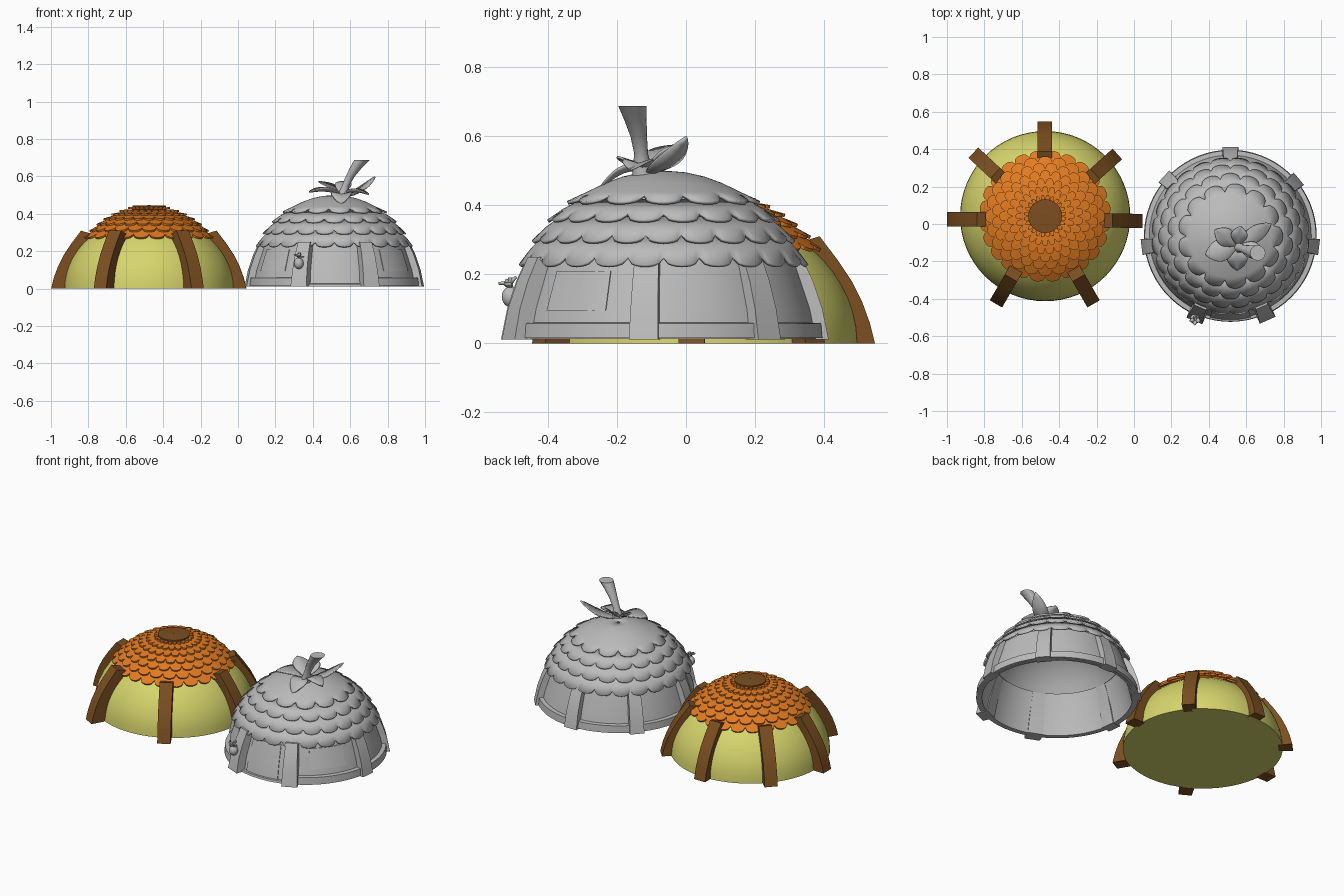
import bpy, bmesh, math
from math import sin, cos, pi, radians, sqrt
from mathutils import Vector

if "Cube" in bpy.data.objects:
    bpy.data.objects.remove(bpy.data.objects["Cube"])

def material(name, rgb):
    m = bpy.data.materials.new(name)
    m.diffuse_color = (*rgb, 1)
    m.use_nodes = True
    m.node_tree.nodes["Principled BSDF"].inputs["Base Color"].default_value = m.diffuse_color
    return m

YELLOW = material("straw_yellow", (0.68, 0.67, 0.15))
ORANGE = material("tile_orange", (0.76, 0.20, 0.016))
BROWN = material("wood_brown", (0.20, 0.078, 0.015))
GREY = material("plain_grey", (0.50, 0.50, 0.50))
C1 = Vector((-0.475, 0.042, 0))    # left hut centre
C1R = Vector((-0.477, 0.025, 0))   # left rib centre
C2 = Vector((0.515, -0.065, 0))    # right hut centre


def build(name, verts, faces, mat, smooth=None, thick=0, fix=True):
    me = bpy.data.meshes.new(name)
    me.from_pydata([tuple(v) for v in verts], [], faces)
    ob = bpy.data.objects.new(name, me)
    bpy.context.collection.objects.link(ob)
    me.materials.append(mat)
    if fix:
        bm = bmesh.new()
        bm.from_mesh(me)
        bmesh.ops.recalc_face_normals(bm, faces=bm.faces)
        bm.to_mesh(me)
        bm.free()
    if smooth:
        bpy.ops.object.select_all(action='DESELECT')
        ob.select_set(True)
        bpy.context.view_layer.objects.active = ob
        bpy.ops.object.shade_smooth_by_angle(angle=radians(smooth))
    if thick:
        s = ob.modifiers.new("thickness", 'SOLIDIFY')
        s.thickness, s.offset = thick, 1
    return ob


def polar(c, r, a, z):
    return c + Vector((r * cos(a), r * sin(a), z))


def on_dome(a, h, deg, lift):
    """(r, z) on an elliptical dome, lifted along its normal."""
    t = radians(deg)
    n = Vector((cos(t) / a, sin(t) / h)).normalized()
    return max(a * cos(t) + n.x * lift, 0.001), h * sin(t) + n.y * lift


def scallops(name, c, rows, n, depth, mat, thick, phase=0, smooth=None, seg=8):
    """Ring of rounded tiles: rows run from the lower edge upward."""
    N, verts, faces = n * seg, [], []
    for j, (r, z) in enumerate(rows):
        for i in range(N):
            rr, zz = r, z
            if j == 0:
                s = 2 * (i % seg) / seg - 1
                t = depth * (1 - sqrt(1 - s * s))
                rr += (rows[1][0] - r) * t
                zz += (rows[1][1] - z) * t
            verts.append(polar(c, rr, 2 * pi * (i / N + phase / n), zz))
    for j in range(len(rows) - 1):
        for i in range(N):
            k = (i + 1) % N
            faces.append((j*N + i, j*N + k, (j+1)*N + k, (j+1)*N + i))
    return build(name, verts, faces, mat, smooth, thick, fix=False)


def sector(name, c, a0, a1, section, mat, n=24, smooth=35):
    """Closed (r, z) section swept round the centre from a0 to a1 degrees."""
    full, m = abs(a1 - a0) >= 360, len(section)
    steps = n if full else n + 1
    verts = [polar(c, r, radians(a0 + (a1 - a0) * i / n), z)
             for i in range(steps) for r, z in section]
    faces = []
    for i in range(n):
        k = (i + 1) % steps
        for j in range(m):
            l = (j + 1) % m
            faces.append((i*m + j, i*m + l, k*m + l, k*m + j))
    if not full:
        faces += [tuple(range(m)), tuple(n*m + j for j in range(m))]
    return build(name, verts, faces, mat, smooth)


def rib(name, c, deg, inner, outer, w0, w1, mat):
    """Upright beam of given width following inner and outer (r, z) curves."""
    a = radians(deg)
    d, t = Vector((cos(a), sin(a), 0)), Vector((-sin(a), cos(a), 0))
    n, verts, faces = len(inner), [], []
    for i in range(n):
        w = (w0 + (w1 - w0) * i / (n - 1)) / 2
        for (r, z), s in ((inner[i], -w), (outer[i], -w), (outer[i], w), (inner[i], w)):
            verts.append(c + d * r + t * s + Vector((0, 0, z)))
    for i in range(n - 1):
        for j in range(4):
            l = (j + 1) % 4
            faces.append((4*i + j, 4*i + l, 4*i + 4 + l, 4*i + 4 + j))
    faces += [(0, 1, 2, 3), tuple(4*n - 4 + j for j in range(4))]
    return build(name, verts, faces, mat, 30)


def tube(name, rings, mat, n=16):
    """Stack of level rings (x, y, z, radius)."""
    verts = [Vector((x + r * cos(2*pi*i/n), y + r * sin(2*pi*i/n), z))
             for x, y, z, r in rings for i in range(n)]
    faces = [(j*n + i, j*n + (i+1) % n, (j+1)*n + (i+1) % n, (j+1)*n + i)
             for j in range(len(rings) - 1) for i in range(n)]
    faces += [tuple(range(n)), tuple((len(rings)-1)*n + i for i in range(n))]
    return build(name, verts, faces, mat, 50)


def leaf(name, base, tip, width, arch, mat):
    base, tip = Vector(base), Vector(tip)
    side = (tip - base).cross(Vector((0, 0, 1))).normalized()
    n, verts, faces = 10, [], []
    for i in range(n + 1):
        t = i / n
        p = base.lerp(tip, t) + Vector((0, 0, arch * sin(pi * t)))
        w = width / 2 * (0.12 + 0.88 * sin(pi * t ** 1.1)) * (1 if i < n else 0.2)
        verts += [p - side * w, p - Vector((0, 0, w * 0.3)), p + side * w]
    for i in range(n):
        for j in range(2):
            faces.append((3*i + j, 3*i + j + 1, 3*i + j + 4, 3*i + j + 3))
    return build(name, verts, faces, mat, 60, 0.007)


# ---------- left hut: solid yellow dome ----------
dome = [(0.001, 0)] + [(0.455 * cos(pi/2 * i/14), 0.388 * sin(pi/2 * i/14)) for i in range(14)] + [(0.001, 0.388)]
sector("yellow_dome", C1, 0, 360, dome, YELLOW, 64)

# curved wooden ribs
inner = [(.44, 0), (.43, .06), (.41, .12), (.375, .18), (.33, .24), (.28, .285)]
outer = [(.522, 0), (.507, .06), (.485, .12), (.455, .18), (.415, .24), (.362, .31)]
for k, deg in enumerate((-1, 42, 90, 137, 180, 240, 300)):
    rib(f"left_rib_{k}", C1R, deg, inner, outer, 0.076, 0.076, BROWN)

# orange tile courses, each lifted over the one below
STEP = 6.3
for k in range(7):
    t0 = 37 + STEP * k
    rows = [on_dome(.415, .423, t0, .018), on_dome(.415, .423, t0 + 1.6 * STEP, 0)]
    scallops(f"left_tiles_{k}", C1, rows, 24, 0.42, ORANGE, 0.010, 0.5 * (k % 2))

# brown cap disc
sector("left_cap", C1, 0, 360, [(0.001, 0.40), (0.09, 0.40), (0.09, 0.443), (0.001, 0.446)], BROWN, 32)

# ---------- right hut: hollow wall with a smooth ceiling ----------
sector("right_wall", C2, 0, 360, [(.443, .012), (.425, .10), (.375, .25), (.36, .25),
                                  (.41, .10), (.428, .012)], GREY, 72)
lining = [on_dome(.425, .465, t, 0) for t in range(32, 91, 6)] + [(.001, .465)]
sector("ceiling", C2, 0, 360, lining + [(r * .98, z - .006) for r, z in reversed(lining)], GREY, 64)

# base band, open at the doorway, with a low threshold
sector("base_band", C2, -66, 247, [(.43, .015), (.462, .015), (.458, .058), (.43, .06)], GREY, 60)
sector("threshold", C2, -113, -66, [(.43, .012), (.458, .012), (.455, .025), (.43, .027)], GREY, 12)

# posts
for k, deg in enumerate((-7, 40, 90, 138, 187, 247, 294)):
    front = deg > 240
    o = 0.014 if front else 0
    rib(f"right_post_{k}", C2, deg, [(.42, .011), (.40, .10), (.38, .18), (.355, .25)],
        [(.478 + o, .011), (.460 + o, .10), (.433 + o, .18), (.40 + o, .25)],
        0.092 if front else 0.085, 0.07, GREY)

# door and window panels
sector("door_panel", C2, -104, -76, [(.436, .028), (.447, .028), (.430, .10), (.392, .22), (.382, .22), (.42, .10)], GREY, 10)
for k, (a0, a1) in enumerate(((-52, -23), (203, 232))):
    sector(f"window_panel_{k}", C2, a0, a1, [(.419, .095), (.430, .095), (.392, .21), (.382, .21)], GREY, 10)

# layered leafy roof: start angle, row angles above it, lobes, scallop depth
roof = [(26, (7, 14), 24, .5), (35, (7, 14), 22, .5), (44, (7, 14), 18, .6),
        (53, (8, 15, 22, 29, 37), 13, .75)]
for k, (t0, ups, n, d) in enumerate(roof):
    rows = [on_dome(.438, .482, t0, .022)]
    rows += [on_dome(.438, .482, t0 + u, max(.022 * (1 - u / 14), .008 if k == 3 else 0)) for u in ups]
    scallops(f"right_roof_{k}", C2, rows, n, d, GREY, 0.010, 0.5 * (k % 2), 40)

# stem and leaves on top
tube("stem", [(.555, -.122, .47, .036), (.565, -.127, .515, .026), (.575, -.13, .55, .020),
              (.60, -.137, .60, .024), (.63, -.146, .645, .032), (.662, -.155, .687, .041)], GREY)
heart = (.555, -.115, .497)
for k, (tip, w, arch) in enumerate([((.73, .0, .60), .085, -.02), ((.57, -.01, .57), .09, .02),
                                    ((.43, -.03, .57), .10, .015), ((.38, -.165, .515), .12, .03),
                                    ((.55, -.245, .45), .11, .035), ((.70, -.16, .50), .09, .03)]):
    leaf(f"top_leaf_{k}", heart, tip, w, arch, GREY)

# small berry ornament on the front left post
x, y, z = .325, -.508, .135
tube("berry", [(x, y, z + .03 * sin(t), .026 * cos(t)) for t in
               [radians(-85 + 17 * i) for i in range(11)]], GREY, 14)
tube("berry_stalk", [(x, y, z + .025, .008), (x + .004, y, z + .055, .007)], GREY, 8)
for k, (dx, dy, dz) in enumerate(((-.028, -.012, .045), (.028, -.012, .04), (.0, -.035, .035), (.005, .02, .055))):
    leaf(f"berry_leaf_{k}", (x, y, z + .026), (x + dx, y + dy, z + dz), .022, .006, GREY)
